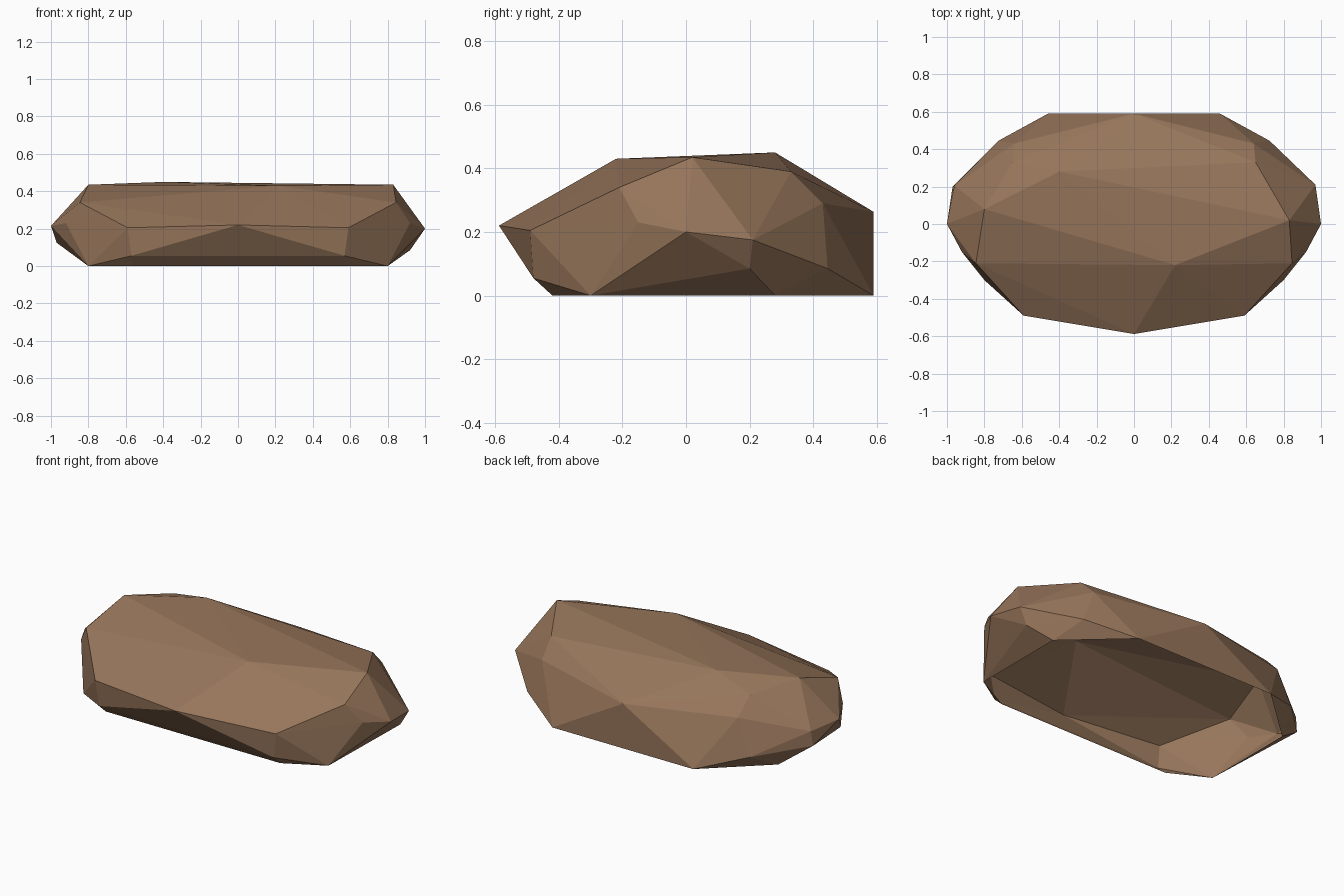
import bpy, bmesh

if "Cube" in bpy.data.objects:
    bpy.data.objects.remove(bpy.data.objects["Cube"])

# one flat brown
brown = bpy.data.materials.new("rock brown")
brown.diffuse_color = (0.31, 0.18, 0.104, 1)
brown.use_nodes = True
brown.node_tree.nodes["Principled BSDF"].inputs["Base Color"].default_value = brown.diffuse_color


def pair(x, y, z):
    """A corner and its mirror image across x = 0."""
    return [(x, y, z), (-x, y, z)]


# ground rim, lower front bevel, shoulders shared by both sides
corners = (pair(.80, -.30, 0) + pair(.80, .28, 0) + pair(.46, .59, 0)
           + pair(.57, -.42, 0) + pair(.57, -.48, .055)
           + pair(.59, -.49, .205) + pair(.92, -.15, .23)
           + pair(.845, -.21, .34) + pair(.65, .33, .39)
           + pair(.64, .43, .29) + pair(.725, .445, .085))
# front and back points, uneven crown
corners += [(0, -.588, .22), (0, .59, .263),
            (.22, -.22, .43), (-.40, .28, .45),
            (.83, .02, .435), (-.80, .08, .435)]
# uneven right and left ends
corners += [(1, 0, .20), (.97, .21, .175), (.92, .20, .085), (.76, .30, .30),
            (-1, 0, .215), (-.96, .205, .21), (-.97, .20, .125)]

# faceted shell around the corners
bm = bmesh.new()
for c in corners:
    bm.verts.new(c)
res = bmesh.ops.convex_hull(bm, input=bm.verts[:])
loose = [v for v in bm.verts if not v.link_faces]
bmesh.ops.delete(bm, geom=loose, context='VERTS')
bmesh.ops.recalc_face_normals(bm, faces=bm.faces[:])
# open underside
ground = [f for f in bm.faces if all(v.co.z < .001 for v in f.verts)]
bmesh.ops.delete(bm, geom=ground, context='FACES')

mesh = bpy.data.meshes.new("rock")
bm.to_mesh(mesh)
bm.free()
mesh.materials.append(brown)
bpy.context.collection.objects.link(bpy.data.objects.new("rock", mesh))
